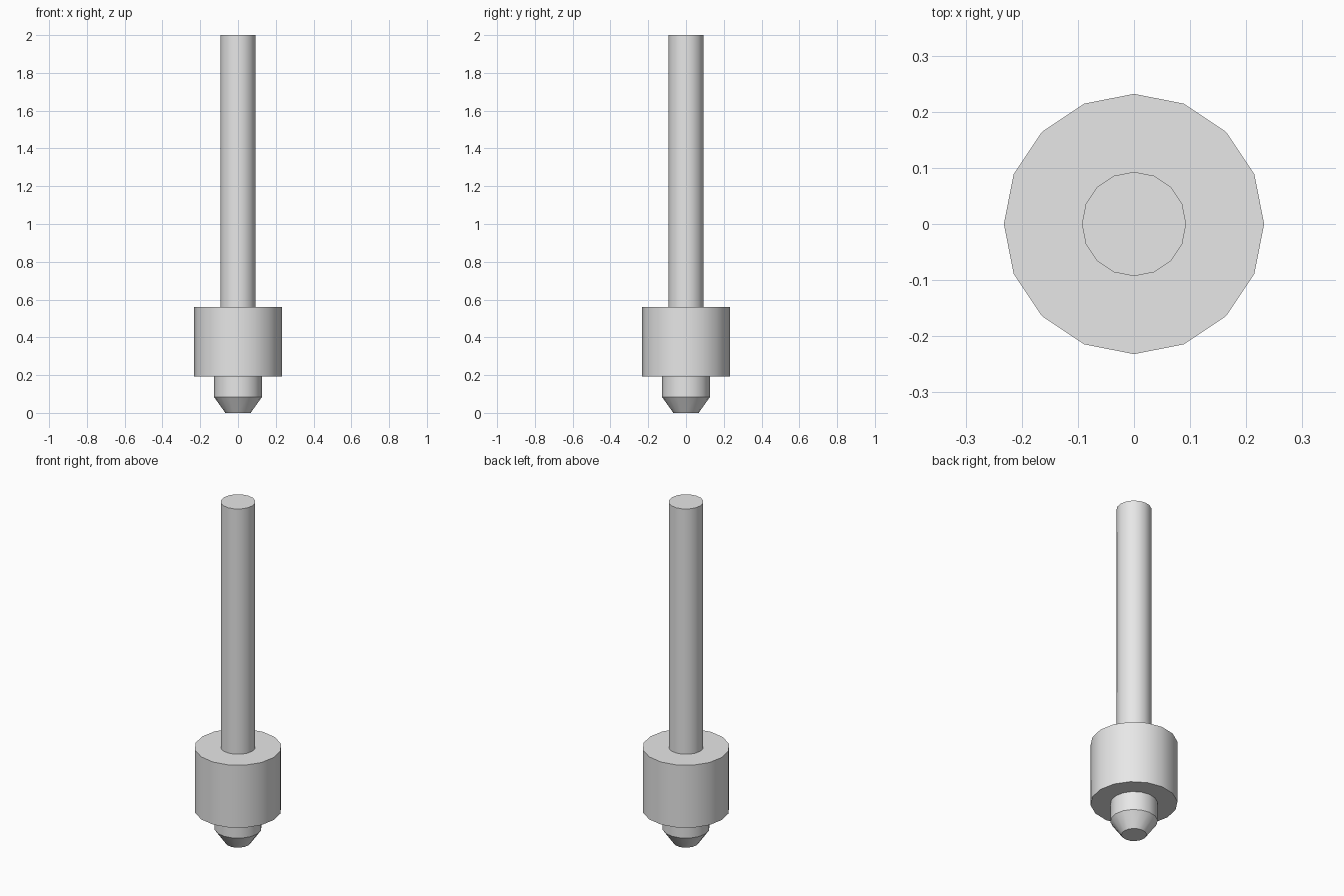
import bpy, bmesh, math

cube = bpy.data.objects.get("Cube")
if cube:
    bpy.data.objects.remove(cube, do_unlink=True)

SIDES = 16

grey = bpy.data.materials.new("light grey")
grey.use_nodes = True
colour = (0.8, 0.8, 0.8, 1)
grey.diffuse_color = colour
grey.node_tree.nodes["Principled BSDF"].inputs["Base Color"].default_value = colour


def turned_part(name, profile):
    """Closed solid of revolution from (radius, height) points, bottom to top."""
    bm = bmesh.new()
    rings = []
    for r, z in profile:
        angles = [2 * math.pi * i / SIDES for i in range(SIDES)]
        rings.append([bm.verts.new((r * math.cos(a), r * math.sin(a), z)) for a in angles])
    for low, high in zip(rings, rings[1:]):
        for i in range(SIDES):
            j = (i + 1) % SIDES
            bm.faces.new((low[i], low[j], high[j], high[i]))
    bm.faces.new(rings[0][::-1])
    bm.faces.new(rings[-1])
    mesh = bpy.data.meshes.new(name)
    bm.to_mesh(mesh)
    bm.free()
    mesh.materials.append(grey)
    obj = bpy.data.objects.new(name, mesh)
    bpy.context.collection.objects.link(obj)
    bpy.ops.object.select_all(action="DESELECT")
    obj.select_set(True)
    bpy.context.view_layer.objects.active = obj
    bpy.ops.object.shade_smooth_by_angle(angle=math.radians(30))
    return obj


# Tapered tip and its short neck
turned_part("tip", [(0.067, 0), (0.126, 0.083), (0.126, 0.193)])
# Wide collar
turned_part("collar", [(0.232, 0.193), (0.232, 0.56)])
# Long shaft
turned_part("shaft", [(0.093, 0.56), (0.093, 2)])
